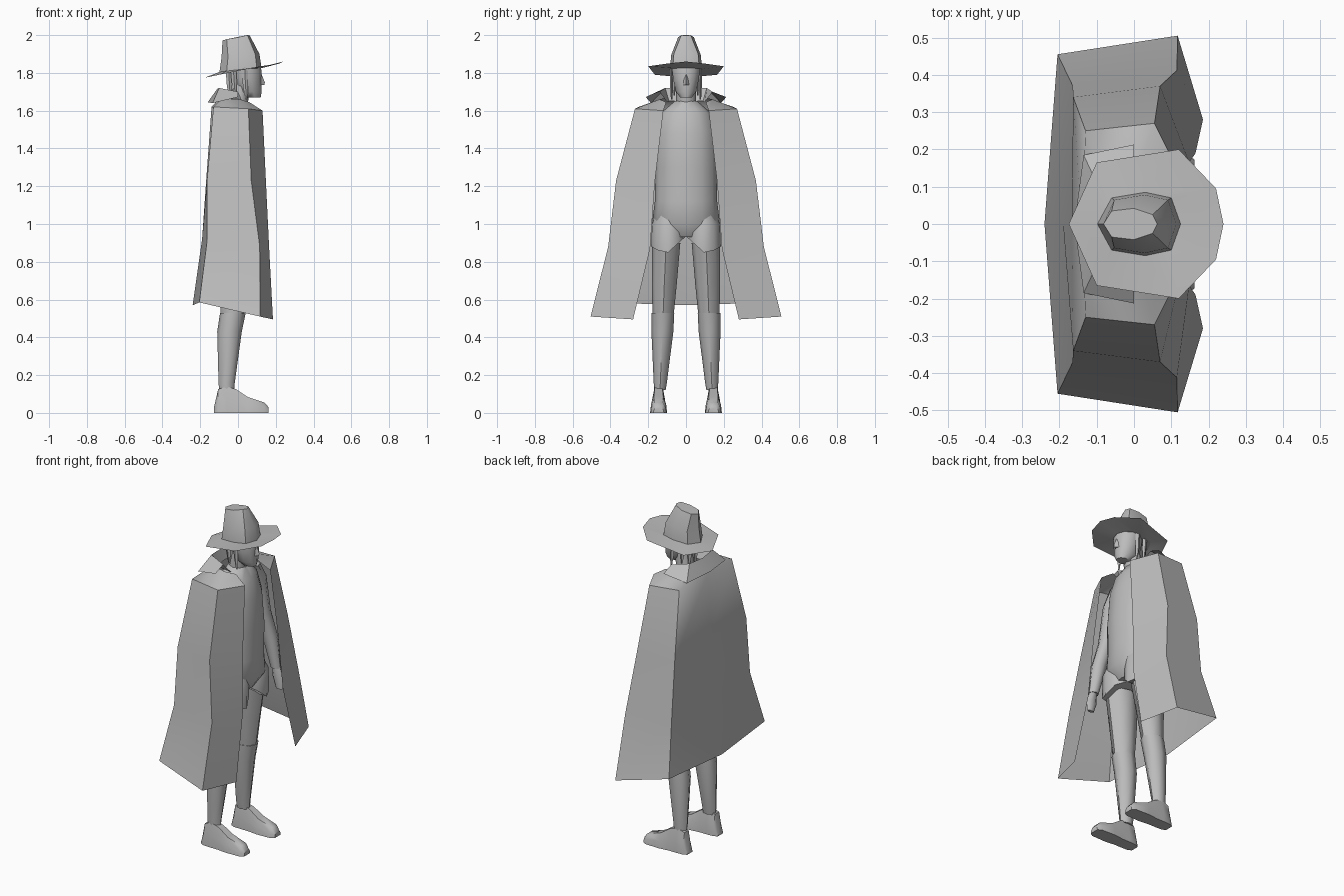
import bpy, math

old = bpy.data.objects.get("Cube")
if old:
    bpy.data.objects.remove(old, do_unlink=True)

GREY = (0.5, 0.5, 0.5, 1)
mat = bpy.data.materials.new("plain grey")
mat.use_nodes = True
mat.diffuse_color = GREY
bsdf = mat.node_tree.nodes["Principled BSDF"]
bsdf.inputs["Base Color"].default_value = GREY
bsdf.inputs["Roughness"].default_value = 0.8


def loft(name, rows, closed=True, caps=True, angle=50):
    """Skin a list of equal-length point rows."""
    n = len(rows[0])
    verts = [p for r in rows for p in r]
    faces = []
    for i in range(len(rows) - 1):
        for j in range(n if closed else n - 1):
            k = (j + 1) % n
            faces.append((i * n + j, i * n + k, (i + 1) * n + k, (i + 1) * n + j))
    if closed and caps:
        faces.append(tuple(reversed(range(n))))
        faces.append(tuple(range(len(verts) - n, len(verts))))
    me = bpy.data.meshes.new(name)
    me.from_pydata(verts, [], faces)
    me.materials.append(mat)
    ob = bpy.data.objects.new(name, me)
    bpy.context.collection.objects.link(ob)
    bpy.ops.object.select_all(action='DESELECT')
    ob.select_set(True)
    bpy.context.view_layer.objects.active = ob
    bpy.ops.object.shade_smooth_by_angle(angle=math.radians(angle))
    return ob


def ring(x, y, z, rx, ry, n=8, tilt=0.0):
    """Horizontal ellipse, optionally sloped along x."""
    pts = []
    for i in range(n):
        a = 2 * math.pi * i / n
        dx = rx * math.cos(a)
        pts.append((x + dx, y + ry * math.sin(a), z + tilt * dx))
    return pts


def tube(name, rings, n=8, tilt=0.0, angle=50):
    return loft(name, [ring(*r, n=n, tilt=tilt) for r in rings], angle=angle)


def both(half):
    """Mirror a +y half row that ends on the centre line."""
    return half + [(x, -y, z) for x, y, z in reversed(half[:-1])]


# Cape: open at the front, wrapped around the back
cape = [
    [(0.185, 0.28, 0.495), (0.117, 0.505, 0.51), (-0.205, 0.455, 0.585), (-0.24, 0, 0.57)],
    [(0.165, 0.19, 0.87), (0.115, 0.412, 0.88), (-0.165, 0.372, 0.9), (-0.19, 0, 0.92)],
    [(0.148, 0.165, 1.22), (0.07, 0.37, 1.23), (-0.163, 0.34, 1.24), (-0.167, 0, 1.25)],
    [(0.13, 0.12, 1.60), (0.055, 0.27, 1.61), (-0.13, 0.25, 1.62), (-0.14, 0, 1.62)],
    [(0.06, 0.105, 1.645), (0.01, 0.14, 1.66), (-0.085, 0.12, 1.665), (-0.10, 0, 1.665)],
]
loft("cape", [both(r) for r in cape], closed=False)

# Turned-down collar
collar = [
    [(0.025, 0.10, 1.645), (-0.08, 0.09, 1.65), (-0.09, 0, 1.65)],
    [(0.0, 0.14, 1.70), (-0.10, 0.11, 1.72), (-0.11, 0, 1.715)],
    [(0.0, 0.213, 1.672), (-0.135, 0.185, 1.64), (-0.16, 0, 1.645)],
]
loft("collar", [both(r) for r in collar], closed=False, angle=40)

# Torso and neck
tube("torso", [
    (0.0, 0, 0.93, 0.09, 0.12), (0.01, 0, 1.0, 0.125, 0.18),
    (0.01, 0, 1.12, 0.12, 0.165), (0.01, 0, 1.3, 0.125, 0.165),
    (0.0, 0, 1.48, 0.12, 0.16), (0.0, 0, 1.59, 0.09, 0.13),
    (0.0, 0, 1.65, 0.05, 0.06)], n=12)
tube("neck", [(0.0, 0, 1.62, 0.05, 0.055), (0.02, 0, 1.74, 0.045, 0.05)])

# Head with a flat face, nose and chin
tube("head", [
    (0.075, 0, 1.67, 0.045, 0.032), (0.06, 0, 1.70, 0.065, 0.056),
    (0.048, 0, 1.76, 0.077, 0.07), (0.045, 0, 1.81, 0.08, 0.077),
    (0.03, 0, 1.87, 0.08, 0.075)], n=10)
tube("nose", [(0.12, 0, 1.735, 0.02, 0.016), (0.122, 0, 1.75, 0.02, 0.014),
              (0.118, 0, 1.795, 0.006, 0.007)], n=4)

# Hat brim with raised sides, and a sloping crown
brim = both([(0.24, 0, 1.86), (0.22, 0.095, 1.85), (0.12, 0.2, 1.835),
             (-0.1, 0.165, 1.79), (-0.175, 0, 1.775)])[:-1]
band = both([(0.125, 0, 1.825), (0.1, 0.07, 1.825), (0.03, 0.085, 1.82),
             (-0.06, 0.07, 1.81), (-0.098, 0, 1.805)])[:-1]
loft("hat_brim", [brim, band], caps=False)
middle = [(0.01 + (x - 0.01) * 0.9, y * 0.92, z + 0.075) for x, y, z in band]
top = both([(0.062, 0, 1.998), (0.05, 0.025, 2.0), (0.0, 0.042, 1.988),
            (-0.06, 0.035, 1.978), (-0.082, 0, 1.972)])[:-1]
loft("hat_crown", [band, middle, top])

for side, s in (("left", 1), ("right", -1)):
    # Hair strands below the hat
    for i, (x, y, low) in enumerate(((-0.045, 0.03, 1.66), (-0.02, 0.062, 1.68),
                                     (0.04, 0.076, 1.66))):
        tube(f"{side}_hair_{i + 1}", [
            (x + 0.005, s * y, low, 0.005, 0.004),
            (x, s * y, low + 0.07, 0.014, 0.008),
            (x - 0.005, s * y, 1.83, 0.016, 0.008)], n=4)

    # Flared tunic skirt around each thigh, lower at the middle of the leg
    hem = []
    for x, y, z in ring(0.0, s * 0.095, 0.87, 0.125, 0.094, n=10):
        inner = max(0, 0.1 - abs(y)) / 0.1
        hem.append((x, y, 0.845 + 0.09 * inner + max(0, abs(y) - 0.12) * 0.55))
    loft(f"{side}_tunic_skirt", [
        hem, ring(0.0, s * 0.092, 1.0, 0.125, 0.092, n=10),
        ring(0.0, s * 0.08, 1.08, 0.09, 0.07, n=10)])

    # Leg and boot shaft
    tube(f"{side}_thigh", [
        (-0.03, s * 0.122, 0.5, 0.06, 0.055), (-0.02, s * 0.115, 0.68, 0.08, 0.066),
        (0.0, s * 0.105, 0.9, 0.1, 0.075)])
    tube(f"{side}_boot_shaft", [
        (-0.06, s * 0.138, 0.12, 0.04, 0.03), (-0.06, s * 0.136, 0.16, 0.043, 0.035),
        (-0.045, s * 0.125, 0.43, 0.065, 0.058), (-0.027, s * 0.122, 0.53, 0.068, 0.06)])

    # Shoe, lofted from heel to toe as (x, half width, top height)
    shoe = []
    for x, w, h in ((-0.127, 0.025, 0.03), (-0.105, 0.036, 0.125), (-0.06, 0.038, 0.14),
                    (-0.01, 0.038, 0.125), (0.05, 0.045, 0.085), (0.14, 0.042, 0.055),
                    (0.162, 0.028, 0.03)):
        c = s * 0.145
        shoe.append([(x, c - w, 0), (x, c + w, 0), (x, c + w * 0.9, h * 0.5),
                     (x, c + w * 0.55, h), (x, c - w * 0.55, h), (x, c - w * 0.9, h * 0.5)])
    loft(f"{side}_shoe", shoe, angle=45)

    # Arm hanging under the cape, and hand
    tube(f"{side}_arm", [
        (0.07, s * 0.26, 0.95, 0.03, 0.026), (0.035, s * 0.255, 1.13, 0.045, 0.04),
        (0.0, s * 0.235, 1.28, 0.045, 0.045), (-0.02, s * 0.2, 1.5, 0.06, 0.052),
        (-0.015, s * 0.15, 1.59, 0.045, 0.05)])
    tube(f"{side}_hand", [
        (0.095, s * 0.255, 0.83, 0.022, 0.01), (0.085, s * 0.26, 0.89, 0.036, 0.018),
        (0.07, s * 0.26, 0.96, 0.024, 0.02)], n=6)
